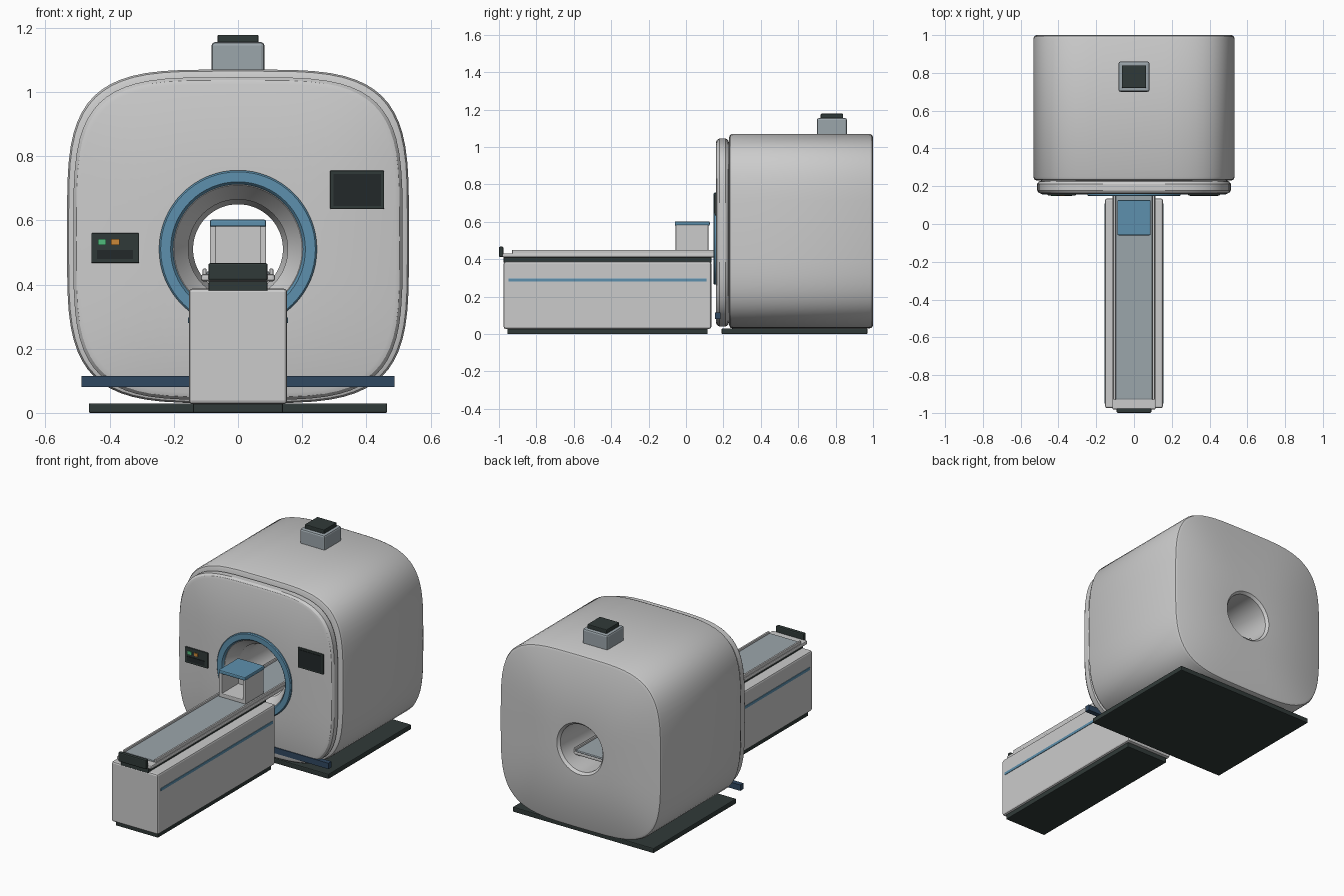
import bpy, bmesh
from math import cos, sin, pi, copysign

if "Cube" in bpy.data.objects:
    bpy.data.objects.remove(bpy.data.objects["Cube"])

SIDES = 64
BORE_Z = 0.51


def material(name, rgb):
    m = bpy.data.materials.new(name)
    m.diffuse_color = (*rgb, 1)
    m.use_nodes = True
    m.node_tree.nodes["Principled BSDF"].inputs["Base Color"].default_value = m.diffuse_color
    return m


DARK = material("dark_trim", (0.03, 0.042, 0.04))
SCREEN = material("screen_black", (0.016, 0.022, 0.023))
BLUE = material("accent_blue", (0.11, 0.28, 0.42))
NAVY = material("navy", (0.03, 0.065, 0.12))
PALE = material("cool_grey", (0.33, 0.38, 0.41))
GREEN = material("button_green", (0.08, 0.5, 0.2))
ORANGE = material("button_orange", (0.6, 0.25, 0.04))


def finish(name, bm, mat=None, bevel=0, segments=2):
    bmesh.ops.recalc_face_normals(bm, faces=bm.faces[:])
    mesh = bpy.data.meshes.new(name)
    bm.to_mesh(mesh)
    bm.free()
    ob = bpy.data.objects.new(name, mesh)
    bpy.context.collection.objects.link(ob)
    if mat:
        mesh.materials.append(mat)
    if bevel:
        mod = ob.modifiers.new("Bevel", 'BEVEL')
        mod.width, mod.segments = bevel, segments
    return ob


def box(name, xs, ys, zs, mat=None, bevel=0):
    bm = bmesh.new()
    bmesh.ops.create_cube(bm, size=1)
    for v in bm.verts:
        for i, (lo, hi) in enumerate((xs, ys, zs)):
            v.co[i] = (lo + hi) / 2 + v.co[i] * (hi - lo)
    return finish(name, bm, mat, bevel)


def squircle(y, hx, hz, cz):
    # rounded-square section with exponent 4
    def root(c):
        return copysign(abs(c) ** 0.5, c) if abs(c) > 1e-9 else 0
    angles = [2 * pi * i / SIDES for i in range(SIDES)]
    return [(hx * root(cos(t)), y, cz + hz * root(sin(t))) for t in angles]


def circle(y, r):
    angles = [2 * pi * i / SIDES for i in range(SIDES)]
    return [(r * cos(t), y, BORE_Z + r * sin(t)) for t in angles]


def loft(name, rings, mat=None):
    # closed ring-of-rings, so every lofted part has a real bore
    bm = bmesh.new()
    vs = [[bm.verts.new(p) for p in ring] for ring in rings]
    for k, a in enumerate(vs):
        b = vs[(k + 1) % len(vs)]
        for i in range(SIDES):
            j = (i + 1) % SIDES
            bm.faces.new((a[i], a[j], b[j], b[i]))
    ob = finish(name, bm, mat)
    bpy.ops.object.select_all(action='DESELECT')
    ob.select_set(True)
    bpy.context.view_layer.objects.active = ob
    bpy.ops.object.shade_smooth_by_angle(angle=0.5)
    return ob


# Scanner housing and front cover
def shell(y, inset, hx, hz, cz):
    return squircle(y, hx - inset, hz - inset, cz)


main, cover = (0.533, 0.52, 0.55), (0.513, 0.503, 0.543)
loft("scanner_housing",
     [shell(y, d, *main) for y, d in ((0.23, 0.018), (0.236, 0.005), (0.248, 0),
                                      (0.982, 0), (0.994, 0.005), (1.0, 0.016))]
     + [circle(1.0, 0.153), circle(0.985, 0.14), circle(0.29, 0.14), circle(0.26, 0.155),
        circle(0.23, 0.155)])
loft("front_cover",
     [shell(y, d, *cover) for y, d in ((0.16, 0.022), (0.165, 0.009), (0.178, 0),
                                       (0.212, 0), (0.225, 0.009), (0.23, 0.022))]
     + [circle(0.23, 0.155), circle(0.17, 0.195), circle(0.16, 0.2)])
loft("bore_ring", [circle(0.165, 0.246), circle(0.152, 0.246), circle(0.147, 0.241),
                   circle(0.147, 0.21), circle(0.152, 0.205), circle(0.165, 0.2)], BLUE)
box("scanner_base", (-0.465, 0.465), (0.19, 0.97), (0, 0.03), DARK, 0.005)
box("floor_bumper", (-0.488, 0.488), (0.155, 0.185), (0.08, 0.115), NAVY)

# Vent on the roof
box("roof_vent", (-0.082, 0.082), (0.70, 0.86), (1.06, 1.155), PALE, 0.01)
box("roof_vent_cap", (-0.064, 0.064), (0.72, 0.84), (1.15, 1.178), DARK, 0.004)

# Screen and control panel on the front cover
box("display_frame", (0.287, 0.455), (0.152, 0.165), (0.635, 0.755), DARK, 0.003)
box("display_screen", (0.297, 0.446), (0.149, 0.155), (0.645, 0.745), SCREEN)
box("control_panel", (-0.457, -0.308), (0.152, 0.165), (0.467, 0.56), DARK, 0.003)
box("control_slot", (-0.44, -0.327), (0.149, 0.155), (0.48, 0.508), SCREEN)
box("green_button", (-0.436, -0.411), (0.147, 0.155), (0.523, 0.541), GREEN)
box("orange_button", (-0.395, -0.369), (0.147, 0.155), (0.523, 0.541), ORANGE)

# Patient table
box("table_base", (-0.14, 0.14), (-0.955, 0.115), (0, 0.035), DARK, 0.004)
box("table_pedestal", (-0.153, 0.153), (-0.975, 0.135), (0.028, 0.387), None, 0.01)
box("table_slide", (-0.092, 0.092), (-0.975, 0.135), (0.38, 0.412), DARK, 0.003)
box("table_tray", (-0.115, 0.115), (-0.982, 0.9), (0.41, 0.432), None, 0.007)
box("table_mattress", (-0.098, 0.098), (-0.93, 0.9), (0.428, 0.441), PALE, 0.005)
box("table_handle", (-0.092, 0.092), (-1.0, -0.976), (0.412, 0.467), DARK, 0.006)
for side, s in (("left", -1), ("right", 1)):
    box(f"table_rail_{side}", sorted((s * 0.098, s * 0.11)), (-0.93, 0.9), (0.428, 0.45),
        None, 0.004)
    box(f"table_stripe_{side}", sorted((s * 0.15, s * 0.156)), (-0.95, 0.11),
        (0.28, 0.297), BLUE, 0.002)
    # Head coil side walls
    box(f"coil_wall_{side}", sorted((s * 0.068, s * 0.088)), (-0.055, 0.12), (0.44, 0.583),
        None, 0.004)

# Head coil floor, back and lid
box("coil_floor", (-0.088, 0.088), (-0.055, 0.12), (0.438, 0.463), None, 0.004)
box("coil_back", (-0.07, 0.07), (0.1, 0.118), (0.45, 0.583))
box("coil_lid", (-0.088, 0.088), (-0.06, 0.127), (0.58, 0.602), BLUE, 0.006)
